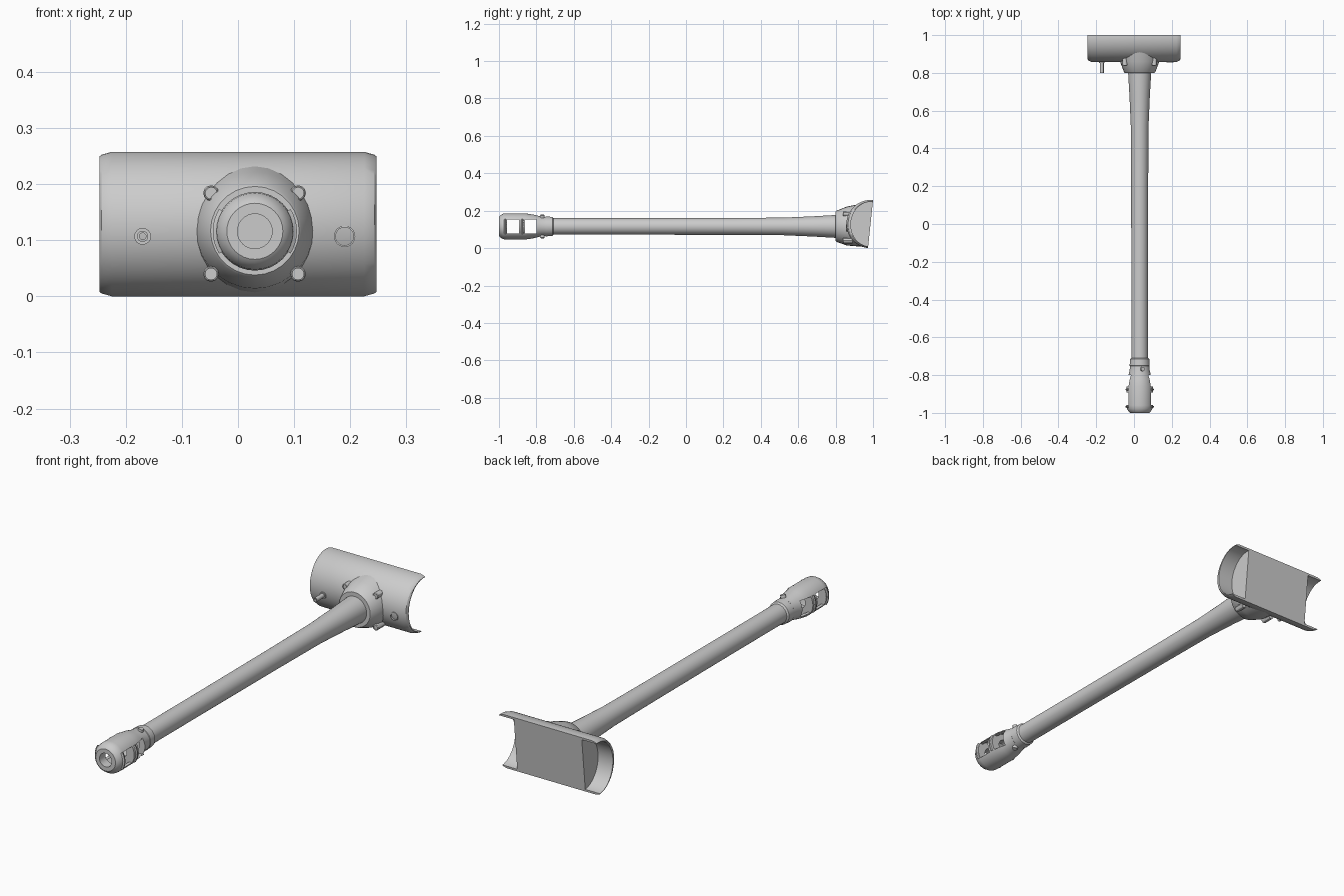
import bpy, bmesh, math
from mathutils import Vector, Matrix

if "Cube" in bpy.data.objects:
    bpy.data.objects.remove(bpy.data.objects["Cube"])

CX, CZ = 0.03, 0.116          # barrel axis
grey = bpy.data.materials.new("painted_grey")
grey.diffuse_color = (0.60, 0.60, 0.60, 1)
grey.use_nodes = True
grey.node_tree.nodes["Principled BSDF"].inputs["Base Color"].default_value = grey.diffuse_color


def finish(name, bm, angle=30):
    bmesh.ops.recalc_face_normals(bm, faces=bm.faces)
    me = bpy.data.meshes.new(name)
    bm.to_mesh(me)
    bm.free()
    me.materials.append(grey)
    ob = bpy.data.objects.new(name, me)
    bpy.context.collection.objects.link(ob)
    shade(ob, angle)
    return ob


def shade(ob, angle=30):
    bpy.ops.object.select_all(action='DESELECT')
    ob.select_set(True)
    bpy.context.view_layer.objects.active = ob
    bpy.ops.object.shade_smooth_by_angle(angle=math.radians(angle))


def loft(name, rings, closed=False):
    """Bridge equal rings of points; cap the ends or join last to first."""
    bm = bmesh.new()
    vs = [[bm.verts.new(p) for p in r] for r in rings]
    n = len(vs[0])
    pairs = list(zip(vs, vs[1:])) + ([(vs[-1], vs[0])] if closed else [])
    for a, b in pairs:
        for i in range(n):
            j = (i + 1) % n
            bm.faces.new((a[i], a[j], b[j], b[i]))
    if not closed:
        bm.faces.new(vs[0])
        bm.faces.new(vs[-1])
    return finish(name, bm)


def turned(name, profile, x=CX, z=CZ, n=32, closed=False):
    """Profile of (y, radius) turned around an axis along y."""
    rings = [[(x + r * math.cos(2 * math.pi * i / n), y,
               z + r * math.sin(2 * math.pi * i / n)) for i in range(n)]
             for y, r in profile]
    return loft(name, rings, closed)


def box(name, lo, hi):
    bm = bmesh.new()
    lo, hi = Vector(lo), Vector(hi)
    bmesh.ops.create_cube(bm, size=1, matrix=Matrix.Translation((lo + hi) / 2)
                          @ Matrix.Diagonal((*(hi - lo), 1)))
    return finish(name, bm)


def cut(target, cutter):
    mod = target.modifiers.new("cut", 'BOOLEAN')
    mod.operation, mod.solver, mod.object = 'DIFFERENCE', 'EXACT', cutter
    cutter.hide_render = True
    bpy.context.view_layer.objects.active = target
    bpy.ops.object.modifier_apply(modifier=mod.name)
    bpy.data.objects.remove(cutter)


# Barrel tube, flaring towards the mantlet
turned("barrel", [(-0.775, 0.044), (-0.3, 0.044), (0.2, 0.045), (0.52, 0.047),
                  (0.68, 0.054), (0.80, 0.061), (0.86, 0.062)])
turned("barrel_ring", [(-0.755, 0.049), (-0.75, 0.053), (-0.715, 0.051), (-0.708, 0.043)])

# Muzzle brake: bore, two hollow chambers, and side ports opening into them
brake = turned("muzzle_brake", [(-1.0, 0.050), (-0.995, 0.057), (-0.978, 0.068),
                                (-0.96, 0.070), (-0.86, 0.070), (-0.82, 0.064),
                                (-0.775, 0.053), (-0.745, 0.051)])
cut(brake, turned("bore_cutter", [(-1.05, 0.031), (-0.78, 0.031)]))
for y0, y1, r0, r1 in ((-0.957, -0.893, 0.058, 0.058), (-0.86, -0.80, 0.058, 0.048)):
    cut(brake, turned("chamber_cutter", [(y0, r0), (y1, r1)], n=28))
    cut(brake, box("port_cutter", (CX - 0.1, y0, CZ - 0.037), (CX + 0.1, y1, CZ + 0.037)))
shade(brake)

# Thin raised lips in front of each port
for side in (-1, 1):
    for y in (-0.967, -0.876):
        rings = []
        a0 = 0 if side > 0 else math.pi
        row = [a0 + math.radians(d) for d in range(-32, 33, 8)]
        for rad, dy in ((0.075, 0.003), (0.066, 0.008)):
            p = [(CX + rad * math.cos(a), y - dy, CZ + rad * math.sin(a)) for a in row]
            p += [(CX + rad * math.cos(a), y + dy, CZ + rad * math.sin(a)) for a in reversed(row)]
            rings.append(p)
        loft("port_lip", rings)

# Clamp bolts above and below the brake neck
for s in (-1, 1):
    bm = bmesh.new()
    d = Vector((0.3, 0, s)).normalized()
    bmesh.ops.create_cone(bm, cap_ends=True, segments=12, radius1=0.014, radius2=0.011,
                          depth=0.03, matrix=Matrix.Translation(Vector((CX, -0.768, CZ)) + d * 0.049)
                          @ d.to_track_quat('Z', 'Y').to_matrix().to_4x4())
    finish("clamp_bolt", bm)

# Mantlet: half-round shell lying along x, leaning slightly back
AY, AZ, TILT, STEPS = 0.9865, 0.1285, math.atan2(0.027, 0.257), 32


def arc(x, depth, height):
    """Half ellipse opening to the rear, tilted with the mantlet."""
    pts = []
    for i in range(STEPS + 1):
        a = math.pi / 2 + math.pi * i / STEPS
        u, v = depth * math.cos(a), height * math.sin(a)
        pts.append((x, AY + u * math.cos(TILT) + v * math.sin(TILT),
                    AZ - u * math.sin(TILT) + v * math.cos(TILT)))
    return pts


half = [(0.225, 0.129, 0.129), (0.243, 0.120, 0.124), (0.247, 0.113, 0.121)]
sections = [(-x, d, h) for x, d, h in half[::-1]] + half
loft("mantlet_shell", [arc(x, d, h) + arc(x, 0.105, 0.119)[::-1] for x, d, h in sections])
loft("mantlet_core", [arc(-0.172, 0.107, 0.121), arc(0.172, 0.107, 0.121)])

# Sight hole rim on the right of the mantlet
turned("sight_hole_rim", [(0.855, 0.019), (0.88, 0.019), (0.88, 0.016), (0.855, 0.016)],
       0.19, 0.107, 24, closed=True)

# Coaxial tube on the left of the mantlet
turned("coaxial_tube", [(0.80, 0.010), (0.875, 0.010), (0.875, 0.006), (0.80, 0.006)],
       -0.17, 0.107, 16, closed=True)
turned("coaxial_collar", [(0.853, 0.015), (0.875, 0.015), (0.875, 0.010), (0.853, 0.010)],
       -0.17, 0.107, 16, closed=True)

# Conical collar joining barrel and mantlet
n = 28
rings = []
for y, r, z in ((0.80, 0.060, 0.117), (0.80, 0.079, 0.117), (0.804, 0.083, 0.117),
                (0.86, 0.104, 0.118), (0.945, 0.116, 0.123)):
    rings.append([(CX + r * math.cos(2 * math.pi * i / n), y,
                   z + r * math.sin(2 * math.pi * i / n)) for i in range(n)])
loft("mantlet_collar", rings)

# Four mounting bolts with recessed heads
for x in (-0.048, 0.107):
    for z in (0.184, 0.040):
        turned("mounting_bolt", [(0.89, 0.014), (0.842, 0.014), (0.839, 0.012),
                                 (0.839, 0.010), (0.843, 0.010)], x, z, 12)
